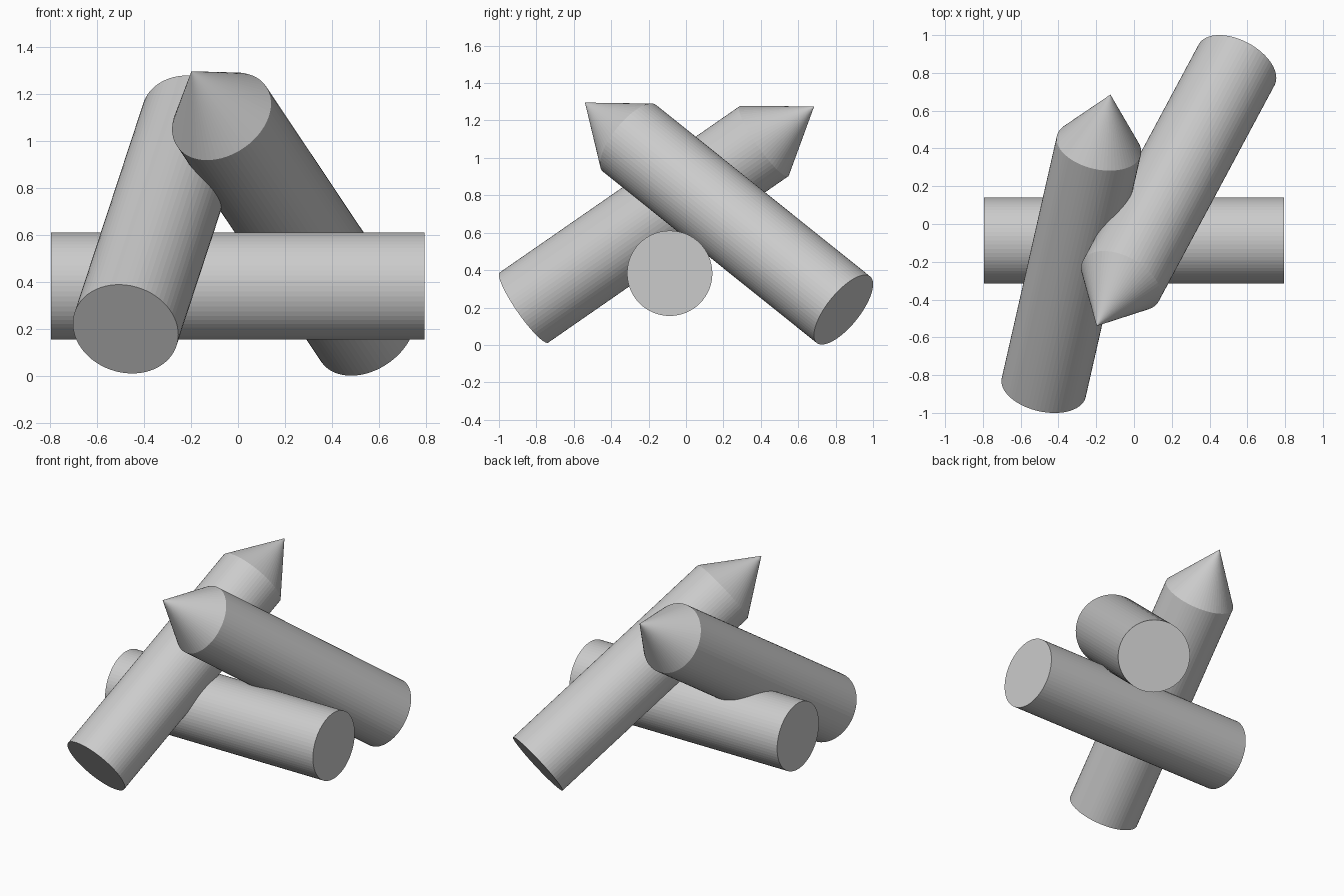
import bpy
import bmesh
from mathutils import Vector, Matrix

if "Cube" in bpy.data.objects:
    bpy.data.objects.remove(bpy.data.objects["Cube"])

RADIUS = 0.228
LENGTH = 1.588
POINT = 0.332
SIDES = 64


def log(name, base, direction, pointed):
    """Round log starting at base, with a flat or sharpened far end."""
    bm = bmesh.new()
    bmesh.ops.create_circle(bm, cap_ends=True, segments=SIDES, radius=RADIUS)
    base_face = bm.faces[:][0]
    # Extrude the base disc into the round body
    ext = bmesh.ops.extrude_face_region(bm, geom=[base_face], use_keep_orig=True)
    top = [e for e in ext["geom"] if isinstance(e, bmesh.types.BMVert)]
    bmesh.ops.translate(bm, verts=top, vec=(0, 0, LENGTH))
    if pointed:
        # Raise a cone on the far end
        cap = [f for f in ext["geom"] if isinstance(f, bmesh.types.BMFace)]
        tip = bmesh.ops.poke(bm, faces=cap)["verts"]
        bmesh.ops.translate(bm, verts=tip, vec=(0, 0, POINT))
    bmesh.ops.recalc_face_normals(bm, faces=bm.faces[:])
    mesh = bpy.data.meshes.new(name)
    bm.to_mesh(mesh)
    bm.free()
    obj = bpy.data.objects.new(name, mesh)
    turn = Vector((0, 0, 1)).rotation_difference(Vector(direction))
    obj.matrix_world = Matrix.Translation(base) @ turn.to_matrix().to_4x4()
    bpy.context.collection.objects.link(obj)
    return obj


# Plain log lying across, and two sharpened logs leaning over it
log("cross_log", (-0.795, -0.087, 0.383), (1, 0, 0), False)
log("left_stake", (-0.478, -0.866, 0.2), (0.184, 0.808, 0.56), True)
log("right_stake", (0.543, 0.842, 0.188), (-0.386, -0.72, 0.577), True)
